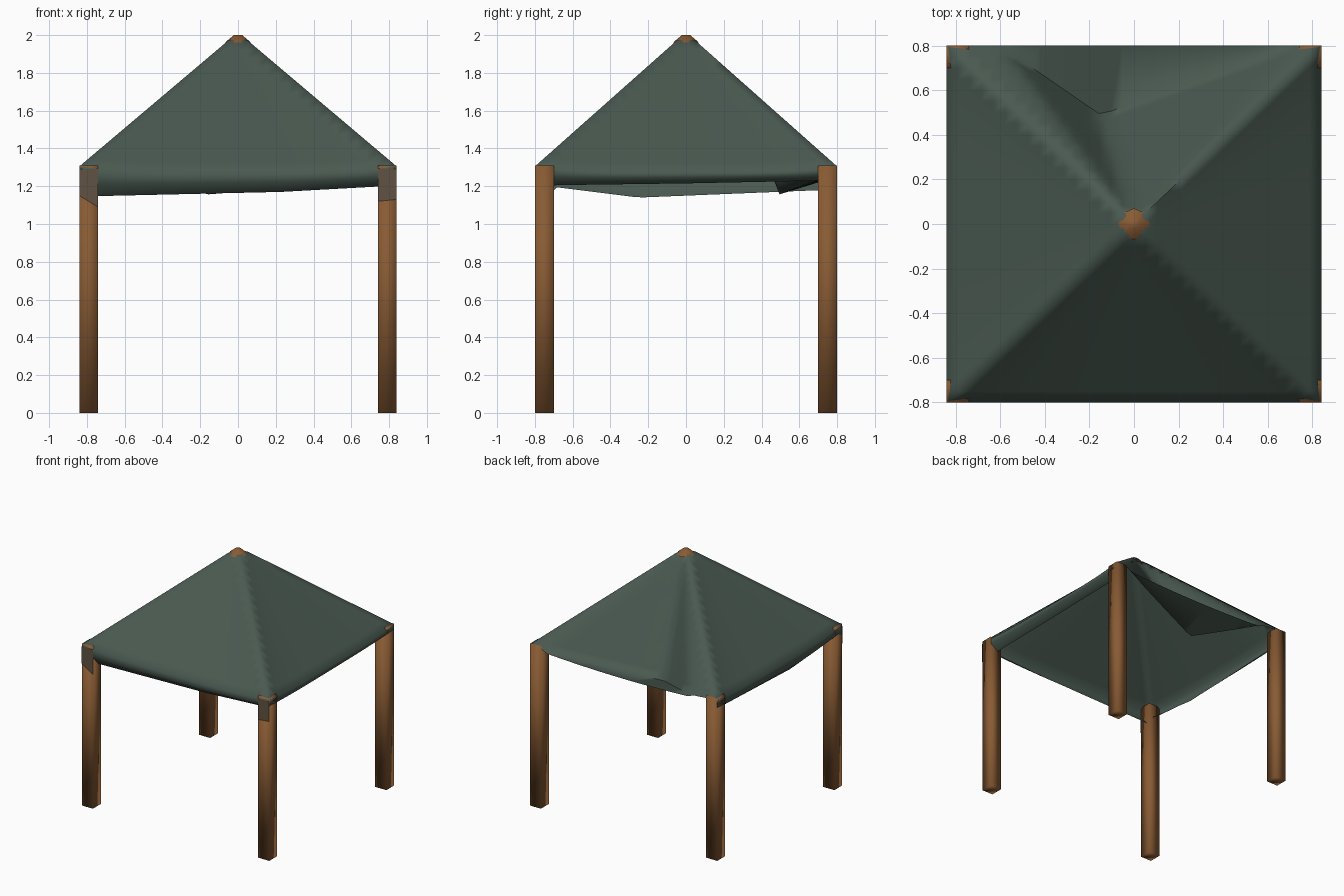
import bpy, bmesh, math
from mathutils import Vector

cube = bpy.data.objects.get("Cube")
if cube:
    bpy.data.objects.remove(cube, do_unlink=True)

HX, HY, POST, EAVE = 0.84, 0.80, 0.10, 1.31
APEX = Vector((0, 0, 2.015))
N = 32  # grid divisions across the canopy


def material(name, rgb):
    m = bpy.data.materials.new(name)
    m.use_nodes = True
    m.diffuse_color = (*rgb, 1)
    m.node_tree.nodes["Principled BSDF"].inputs["Base Color"].default_value = (*rgb, 1)
    return m


cloth = material("dark green cloth", (0.067, 0.1, 0.081))
wood = material("brown wood", (0.25, 0.105, 0.034))
worn = material("grey brown wrap", (0.115, 0.085, 0.054))


def make_object(name, bm, mat, angle):
    mesh = bpy.data.meshes.new(name)
    bm.to_mesh(mesh)
    bm.free()
    mesh.materials.append(mat)
    ob = bpy.data.objects.new(name, mesh)
    bpy.context.collection.objects.link(ob)
    bpy.ops.object.select_all(action='DESELECT')
    ob.select_set(True)
    bpy.context.view_layer.objects.active = ob
    bpy.ops.object.shade_smooth_by_angle(angle=math.radians(angle))


def bent(t, start, knee, knee_z, finish):
    # Height along a hem that has one bend
    if t < knee:
        return start + (knee_z - start) * (t + 1) / (knee + 1)
    return knee_z + (finish - knee_z) * (t - knee) / (1 - knee)


def back_edge(x):
    # Back edge of the roof is pulled inward to a fold
    if -0.6 < x <= -0.15:
        return 0.8 - 0.31 * (x + 0.6) / 0.45
    if -0.15 < x < 0.73:
        return 0.49 + 0.31 * (x + 0.15) / 0.88
    return HY


def rim_point(u, v):
    x, y = HX * u, HY * v
    z = 1.275 + 0.03 * min(abs(u), abs(v)) ** 4
    if v > 0.999:
        y = back_edge(x)
        z -= 0.12 * (HY - y) / 0.31
    return Vector((x, y, z))


def roof_point(u, v):
    m = max(abs(u), abs(v))
    if m == 0:
        return Vector((0, 0, 1.99))
    return APEX.lerp(rim_point(u / m, v / m), m)


def hem_point(u, v):
    # Lower edge of the cloth, tucked in behind the rim
    x, y = 0.77 * u, 0.73 * v
    if v == -1:
        z = bent(u, 1.147, 0.3, 1.17, 1.2)
    elif u == -1:
        z = bent(v, 1.2, -0.34, 1.14, 1.18)
    else:
        z = bent(v, 1.205, 0, 1.215, 1.23)
    return Vector((x, y, z))


def coord(i):
    return 2 * i / N - 1


# Canopy roof: a square grid with the quads on each hip split along the hip
bm = bmesh.new()
top = [[bm.verts.new(roof_point(coord(i), coord(j))) for j in range(N + 1)]
       for i in range(N + 1)]
for i in range(N):
    for j in range(N):
        a, b, c, d = top[i][j], top[i + 1][j], top[i + 1][j + 1], top[i][j + 1]
        if i == j:
            faces = [(a, b, c), (a, c, d)]
        elif i + j == N - 1:
            faces = [(a, b, d), (b, c, d)]
        else:
            faces = [(a, b, c, d)]
        for f in faces:
            bm.faces.new(f)
soft = [top[i][j] for i in range(2, N - 1) for j in range(N // 2 + 3, N)
        if abs(coord(i)) < coord(j) - 0.07]
for _ in range(5):
    bmesh.ops.smooth_vert(bm, verts=soft, factor=0.5, use_axis_z=True)

# Hem that hangs and tucks under on three sides
path = ([(0, j) for j in range(N, 0, -1)] + [(i, 0) for i in range(N)]
        + [(N, j) for j in range(N + 1)])
previous = None
for i, j in path:
    a, low = top[i][j], hem_point(coord(i), coord(j))
    mid = bm.verts.new((a.co.x, a.co.y, a.co.z * 0.5 + low.z * 0.5))
    column = [a, mid, bm.verts.new(low)]
    if previous:
        for k in range(2):
            bm.faces.new((previous[k], previous[k + 1], column[k + 1], column[k]))
    previous = column

# Back flap rising from the fold to the straight back edge
previous = None
for i in range(N + 1):
    a = top[i][N]
    b = None
    if a.co.y < HY - 0.001:
        b = bm.verts.new((a.co.x, HY, 1.25 + 0.03 * coord(i) ** 2))
    if previous:
        ring = [previous[0], a, b, previous[1]]
        ring = [vert for vert in ring if vert]
        if len(ring) > 2:
            bm.faces.new(ring)
    previous = (a, b)
make_object("canopy", bm, cloth, 75)

# Corner posts with soft shading
for sx, side in ((-1, "right"), (1, "left")):
    for sy, end in ((-1, "front"), (1, "back")):
        bm = bmesh.new()
        bmesh.ops.create_cube(bm, size=1)
        bmesh.ops.scale(bm, vec=(POST, POST, EAVE), verts=bm.verts)
        bmesh.ops.translate(bm, verts=bm.verts, vec=(
            sx * (HX - POST / 2), sy * (HY - POST / 2), EAVE / 2))
        make_object(f"{end}_{side}_post", bm, wood, 180)

# Cloth wraps on the faces of the front posts
for sx, outer, inner, name in ((-1, 1.15, 1.09, "right"), (1, 1.13, 1.12, "left")):
    bm = bmesh.new()
    xo, xi, y = sx * HX, sx * (HX - POST), -HY - 0.002
    corners = [(xo, y, outer), (xi, y, inner), (xi, y, 1.29), (xo, y, 1.29)]
    bm.faces.new([bm.verts.new(p) for p in (corners if sx < 0 else corners[::-1])])
    make_object(f"front_{name}_wrap", bm, worn, 30)

# Peak cap
bm = bmesh.new()
bmesh.ops.create_cone(bm, cap_ends=True, segments=8, radius1=0.07, radius2=0.022, depth=0.04)
bmesh.ops.translate(bm, verts=bm.verts, vec=(0, 0, 1.98))
make_object("peak_cap", bm, wood, 60)
